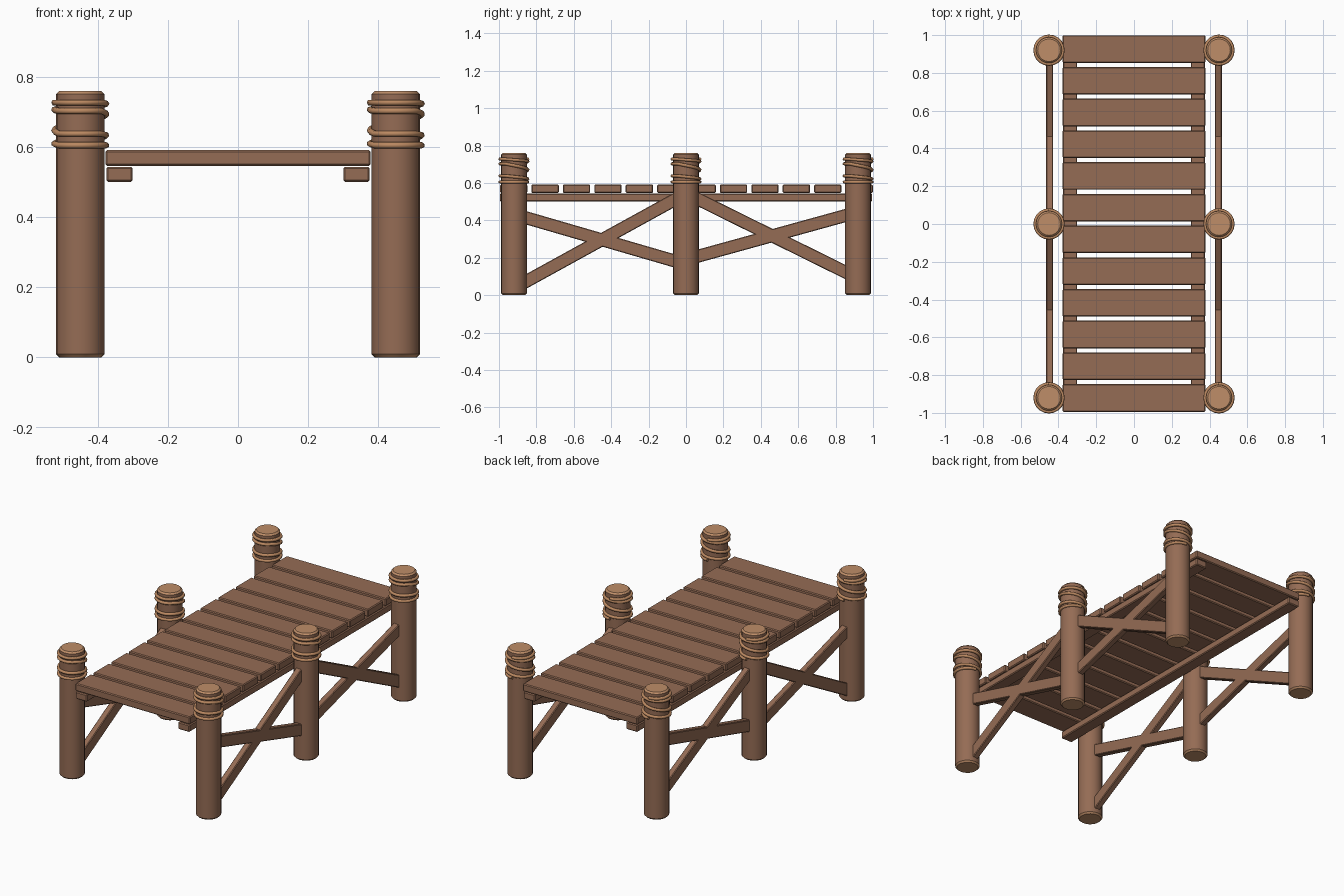
import bpy, math
from mathutils import Vector

if "Cube" in bpy.data.objects:
    bpy.data.objects.remove(bpy.data.objects["Cube"])


def material(name, rgb):
    m = bpy.data.materials.new(name)
    m.diffuse_color = (*rgb, 1)
    m.use_nodes = True
    m.node_tree.nodes["Principled BSDF"].inputs["Base Color"].default_value = m.diffuse_color
    return m


WOOD = material("brown_wood", (0.30, 0.15, 0.09))
CAP = material("cut_wood", (0.52, 0.27, 0.14))
ROPE = material("rope", (0.50, 0.25, 0.12))


def bevel(ob, width):
    mod = ob.modifiers.new("bevel", "BEVEL")
    mod.width = width
    mod.segments = 1
    mod.limit_method = 'ANGLE'
    mod.angle_limit = math.radians(50)


def beam(name, loc, size, tilt=0, edge=0.005):
    bpy.ops.mesh.primitive_cube_add(size=1, location=loc)
    ob = bpy.context.object
    ob.name = name
    ob.scale = size
    bpy.ops.object.transform_apply(location=False, rotation=False, scale=True)
    ob.rotation_euler.x = tilt
    ob.data.materials.append(WOOD)
    bevel(ob, edge)
    return ob


def post(x, y):
    # round post with lighter cut top and bottom
    bpy.ops.mesh.primitive_cylinder_add(vertices=20, radius=0.069, depth=0.76, location=(x, y, 0.38))
    ob = bpy.context.object
    ob.name = "post"
    ob.data.materials.append(WOOD)
    ob.data.materials.append(CAP)
    for p in ob.data.polygons:
        if abs(p.normal.z) > 0.9:
            p.material_index = 1
    bpy.ops.object.shade_smooth_by_angle(angle=math.radians(35))
    bevel(ob, 0.009)


def rope(x, y):
    # rope wound round the post: level at the front, stepping down at the back
    levels = [0.727, 0.703, 0.638, 0.605]
    steps = 20
    pts = []
    for i in range(steps * len(levels) + 1):
        turn = i / steps - 0.5
        k = max(0, min(len(levels) - 1, math.floor(turn)))
        nxt = min(k + 1, len(levels) - 1)
        f = min(1, max(0, (turn - k - 0.15) / 0.7))
        z = levels[k] + (levels[nxt] - levels[k]) * f
        a = -math.pi / 2 + turn * 2 * math.pi
        pts.append((x + 0.074 * math.cos(a), y + 0.074 * math.sin(a), z))
    cu = bpy.data.curves.new("rope_wrap", 'CURVE')
    cu.dimensions = '3D'
    cu.bevel_depth = 0.009
    cu.bevel_resolution = 1
    cu.use_fill_caps = True
    sp = cu.splines.new('POLY')
    sp.points.add(len(pts) - 1)
    for p, co in zip(sp.points, pts):
        p.co = (*co, 1)
    cu.materials.append(ROPE)
    bpy.context.collection.objects.link(bpy.data.objects.new("rope_wrap", cu))


def brace(x, a, b):
    # diagonal board between two (y, z) points
    d = Vector(b) - Vector(a)
    mid = (Vector(a) + Vector(b)) / 2
    beam("cross_brace", (x, mid.x, mid.y), (0.037, d.length, 0.069),
         math.atan2(d.y, d.x), 0.004)


# deck planks
for i in range(12):
    y = -0.921 + i * (0.921 + 0.926) / 11
    beam("deck_plank", (0, y, 0.569), (0.756, 0.146, 0.045))

for s in (-1, 1):
    # lengthwise bearers under the deck
    beam("deck_bearer", (s * 0.338, 0, 0.522), (0.075, 1.99, 0.043))
    # posts with rope
    for y in (-0.92, 0, 0.92):
        post(s * 0.45, y)
        rope(s * 0.45, y)
    # crossed braces in the front and back bays
    x = s * 0.447
    brace(x, (-0.89, 0.424), (-0.03, 0.174))
    brace(x, (-0.89, 0.054), (-0.03, 0.527))
    brace(x, (0.03, 0.199), (0.89, 0.436))
    brace(x, (0.03, 0.53), (0.89, 0.105))
